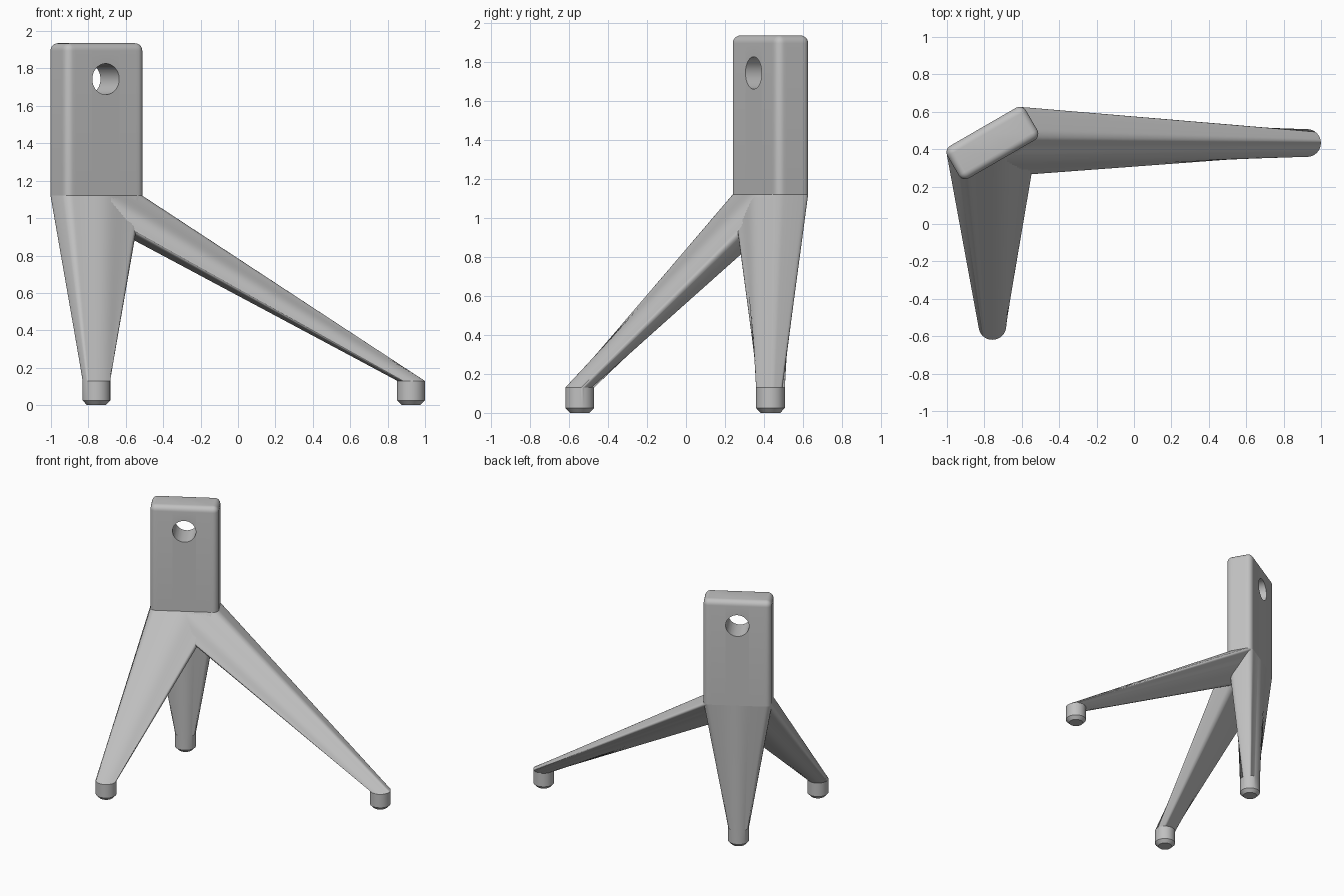
import bpy, bmesh, math
from mathutils import Vector, Matrix

cube = bpy.data.objects.get("Cube")
if cube:
    bpy.data.objects.remove(cube, do_unlink=True)

grey = bpy.data.materials.new("plain grey")
grey.use_nodes = True
COLOUR = (0.53, 0.53, 0.53, 1)
grey.diffuse_color = COLOUR
grey.node_tree.nodes["Principled BSDF"].inputs["Base Color"].default_value = COLOUR

CENTRE = Vector((-0.757, 0.433, 0))
TURN = math.radians(30)
LENGTH, WIDTH, ROUND = 0.485, 0.2, 0.04
TOP, NECK, ANKLE = 1.935, 1.12, 0.13


def head_outline(inset=0):
    """Rounded rectangle about the origin, turned to the head's angle."""
    hx, hy, r = LENGTH / 2 - ROUND, WIDTH / 2 - ROUND, ROUND - inset
    arcs = []
    for i, (sx, sy) in enumerate([(1, 1), (-1, 1), (-1, -1), (1, -1)]):
        angles = [math.pi / 2 * (i + k / 6) for k in range(7)]
        arcs.append([Vector((sx * hx + r * math.cos(a), sy * hy + r * math.sin(a), 0))
                     for a in angles])
    points = []
    for i, arc in enumerate(arcs):
        points += arc
        steps = 24 if i % 2 == 0 else 8
        following = arcs[(i + 1) % 4][0]
        points += [arc[-1].lerp(following, k / steps) for k in range(1, steps)]
    spin = Matrix.Rotation(TURN, 3, 'Z')
    return [spin @ p for p in points]


def foot_outline(radius):
    """Circle whose points face the same way as the head outline's points."""
    return [p.normalized() * radius for p in head_outline()]


def loft(name, sections, cap_first=True):
    """Skin a list of (outline, centre, height) sections."""
    bm = bmesh.new()
    rings = [[bm.verts.new((p.x + c.x, p.y + c.y, z)) for p in outline]
             for outline, c, z in sections]
    n = len(rings[0])
    for low, high in zip(rings, rings[1:]):
        for i in range(n):
            j = (i + 1) % n
            bm.faces.new((low[i], low[j], high[j], high[i]))
    if cap_first:
        bm.faces.new(rings[0][::-1])
    bm.faces.new(rings[-1])
    bmesh.ops.recalc_face_normals(bm, faces=bm.faces)
    mesh = bpy.data.meshes.new(name)
    bm.to_mesh(mesh)
    bm.free()
    mesh.materials.append(grey)
    obj = bpy.data.objects.new(name, mesh)
    bpy.context.collection.objects.link(obj)
    return obj


def activate(obj):
    bpy.ops.object.select_all(action='DESELECT')
    obj.select_set(True)
    bpy.context.view_layer.objects.active = obj


# Head block with rounded top edges
sections = [(head_outline(), CENTRE, NECK)]
for k in range(7):
    a = math.pi / 2 * k / 6
    inset = (ROUND - 0.001) * (1 - math.cos(a))
    sections.append((head_outline(inset), CENTRE, TOP - ROUND + ROUND * math.sin(a)))
head = loft("head", sections)

# Round hole through the broad faces of the head
bpy.ops.mesh.primitive_cylinder_add(vertices=48, radius=0.083, depth=0.6,
                                    location=(CENTRE.x, CENTRE.y, 1.743),
                                    rotation=(math.pi / 2, 0, TURN))
cutter = bpy.context.object
cutter.name = "hole_cutter"
cutter.hide_render = True
cutter.data.materials.append(grey)
cut = head.modifiers.new("hole", 'BOOLEAN')
cut.operation = 'DIFFERENCE'
cut.solver = 'EXACT'
cut.object = cutter
activate(head)
bpy.ops.object.modifier_apply(modifier=cut.name)
bpy.data.objects.remove(cutter, do_unlink=True)

# Three legs spreading from the head base to chamfered round feet
parts = [head]
feet = {"front_leg": Vector((-0.757, -0.545, 0)),
        "left_leg": Vector((0.925, 0.433, 0)),
        "upright_leg": CENTRE}
for name, place in feet.items():
    parts.append(loft(name, [(head_outline(), CENTRE, NECK),
                             (foot_outline(0.074), place, ANKLE),
                             (foot_outline(0.074), place, 0.025),
                             (foot_outline(0.05), place, 0)], cap_first=False))

for part in parts:
    activate(part)
    bpy.ops.object.shade_smooth_by_angle(angle=math.radians(30))
    # Open-topped legs keep their skin facing outward
    bm = bmesh.new()
    bm.from_mesh(part.data)
    bm.faces.ensure_lookup_table()
    lowest = min(bm.faces, key=lambda f: f.calc_center_median().z)
    if lowest.normal.z > 0:
        bmesh.ops.reverse_faces(bm, faces=bm.faces)
    bm.to_mesh(part.data)
    bm.free()
